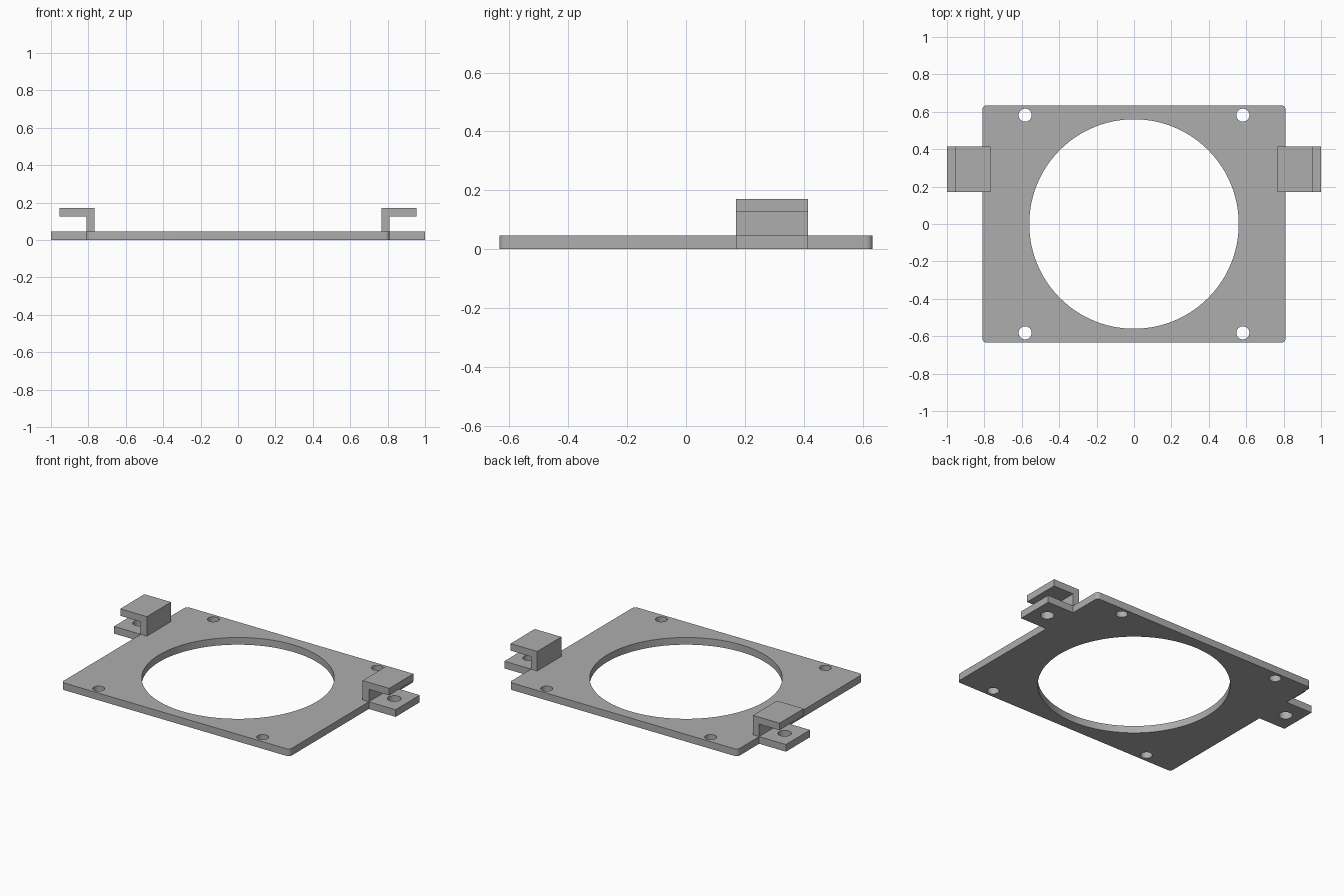
import bpy
import bmesh
from math import sin, cos, pi, radians

cube = bpy.data.objects.get("Cube")
if cube:
    bpy.data.objects.remove(cube, do_unlink=True)

# Main sizes
HALF_X, HALF_Y, THICK = 0.81, 0.634, 0.046
TAB_X, TAB_Y0, TAB_Y1 = 1.0, 0.17, 0.415
CLIP_IN, CLIP_OUT, CLIP_LOW, CLIP_TOP = 0.766, 0.955, 0.126, 0.171
CORNER = 0.022

gray = bpy.data.materials.new("light gray")
gray.use_nodes = True
gray.diffuse_color = (0.42, 0.42, 0.42, 1)
gray.node_tree.nodes["Principled BSDF"].inputs["Base Color"].default_value = gray.diffuse_color


def arc(cx, cy, r, start, end, steps):
    angles = [start + (end - start) * i / steps for i in range(steps + 1)]
    return [(cx + r * cos(a), cy + r * sin(a)) for a in angles]


def circle(cx, cy, r, sides):
    return arc(cx, cy, r, 0, 2 * pi, sides)[:-1]


def extruded(name, loops, depth):
    """Solid from flat loops; inner loops become holes. Spans local z 0 to depth."""
    curve = bpy.data.curves.new(name + "_outline", "CURVE")
    curve.dimensions, curve.fill_mode = "2D", "BOTH"
    curve.extrude = depth / 2
    for loop in loops:
        spline = curve.splines.new("POLY")
        spline.points.add(len(loop) - 1)
        for point, (x, y) in zip(spline.points, loop):
            point.co = (x, y, 0, 1)
        spline.use_cyclic_u = True
    temp = bpy.data.objects.new(name + "_outline", curve)
    bpy.context.collection.objects.link(temp)
    graph = bpy.context.evaluated_depsgraph_get()
    mesh = bpy.data.meshes.new_from_object(temp.evaluated_get(graph))
    bpy.data.objects.remove(temp)
    bpy.data.curves.remove(curve)

    bm = bmesh.new()
    bm.from_mesh(mesh)
    bmesh.ops.remove_doubles(bm, verts=bm.verts, dist=1e-5)
    bmesh.ops.translate(bm, verts=bm.verts, vec=(0, 0, depth / 2))
    bmesh.ops.recalc_face_normals(bm, faces=bm.faces)
    bm.to_mesh(mesh)
    bm.free()
    mesh.name = name
    mesh.materials.clear()
    mesh.materials.append(gray)
    obj = bpy.data.objects.new(name, mesh)
    bpy.context.collection.objects.link(obj)
    bpy.ops.object.select_all(action="DESELECT")
    obj.select_set(True)
    bpy.context.view_layer.objects.active = obj
    bpy.ops.object.shade_smooth_by_angle(angle=radians(30))
    return obj


# Base plate: rounded rectangle with a square tab on each side
cx, cy = HALF_X - CORNER, HALF_Y - CORNER
right_half = (arc(cx, -cy, CORNER, -pi / 2, 0, 6)
              + [(HALF_X, TAB_Y0), (TAB_X, TAB_Y0), (TAB_X, TAB_Y1), (HALF_X, TAB_Y1)]
              + arc(cx, cy, CORNER, 0, pi / 2, 6))
outline = right_half + [(-x, y) for x, y in reversed(right_half)]

# Fan opening, corner screw holes and tab screw holes
holes = [circle(0, 0, 0.56, 96)]
for side in (-1, 1):
    holes += [circle(side * 0.582, end * 0.582, 0.035, 32) for end in (-1, 1)]
    holes.append(circle(side * 0.905, (TAB_Y0 + TAB_Y1) / 2, 0.04, 32))
extruded("base_plate", [outline] + holes, THICK)

# Hooked clips: upright wall with a flange reaching outward over the tab
hook = [(CLIP_IN, THICK), (HALF_X, THICK), (HALF_X, CLIP_LOW),
        (CLIP_OUT, CLIP_LOW), (CLIP_OUT, CLIP_TOP), (CLIP_IN, CLIP_TOP)]
for name, side in (("left_clip", 1), ("right_clip", -1)):
    clip = extruded(name, [[(side * x, z) for x, z in hook]], TAB_Y1 - TAB_Y0)
    clip.rotation_euler.x = pi / 2
    clip.location.y = TAB_Y1
